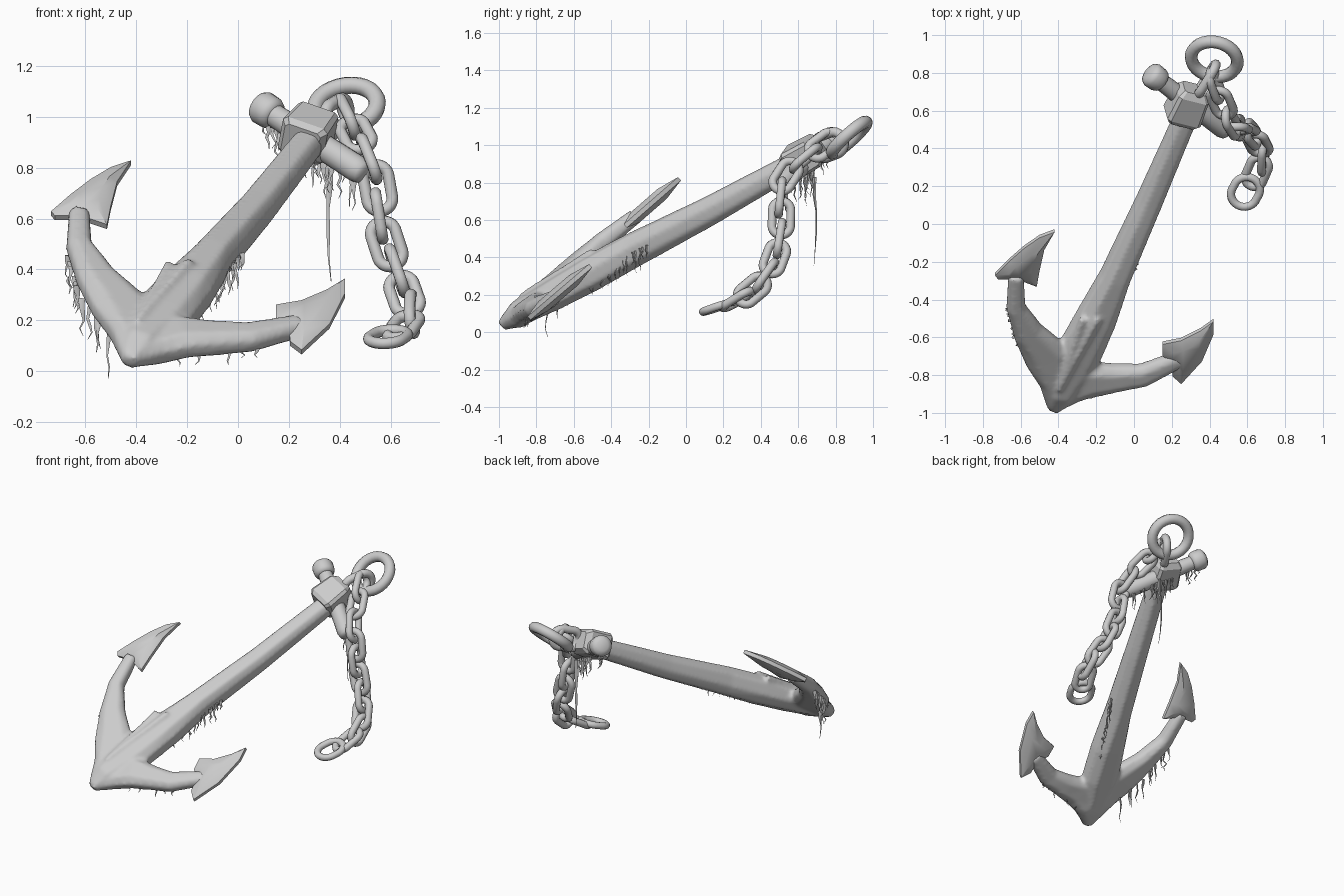
import bpy, bmesh, math, random
from mathutils import Vector as V

random.seed(4)
cube = bpy.data.objects.get("Cube")
if cube:
    bpy.data.objects.remove(cube, do_unlink=True)

iron = bpy.data.materials.new("weathered_grey")
iron.use_nodes = True
GREY = (0.6, 0.6, 0.6, 1)
iron.diffuse_color = GREY
iron.node_tree.nodes["Principled BSDF"].inputs["Base Color"].default_value = GREY

# Directions of the tilted anchor: along the shank, out of its plane, across it
ALONG = V((0.36, 0.81, 0.46)).normalized()
UP = V((0.155, -0.54, 0.83)).normalized()
ACROSS = ALONG.cross(UP).normalized()

CHAMFERED = [(1, .45), (.55, 1), (-.55, 1), (-1, .45), (-1, -.45), (-.55, -1), (.55, -1), (1, -.45)]


def circle(n):
    return [(math.cos(math.tau * i / n), math.sin(math.tau * i / n)) for i in range(n)]


def loft(bm, sections, normal, shape, closed=False):
    """Sweep a cross-section through (point, half width, half depth) stations."""
    pts = [V(s[0]) for s in sections]
    n, k, rings = len(pts), len(shape), []
    for i, (_, w, d) in enumerate(sections):
        if closed:
            t = pts[(i + 1) % n] - pts[i - 1]
        else:
            t = pts[min(i + 1, n - 1)] - pts[max(i - 1, 0)]
        side = t.cross(normal).normalized()
        up = side.cross(t).normalized()
        rings.append([bm.verts.new(pts[i] + side * a * w + up * b * d) for a, b in shape])
    for i in range(n if closed else n - 1):
        a, b = rings[i], rings[(i + 1) % n]
        for j in range(k):
            bm.faces.new((a[j], a[(j + 1) % k], b[(j + 1) % k], b[j]))
    if not closed:
        bm.faces.new(rings[0][::-1])
        bm.faces.new(rings[-1])


def finish(name, bm, angle=40):
    bmesh.ops.recalc_face_normals(bm, faces=bm.faces)
    mesh = bpy.data.meshes.new(name)
    bm.to_mesh(mesh)
    bm.free()
    mesh.materials.append(iron)
    ob = bpy.data.objects.new(name, mesh)
    bpy.context.collection.objects.link(ob)
    bpy.ops.object.select_all(action='DESELECT')
    ob.select_set(True)
    bpy.context.view_layer.objects.active = ob
    bpy.ops.object.shade_smooth_by_angle(angle=math.radians(angle))
    return ob


# Shank and both arms, fused into one casting
bm = bmesh.new()
shank = [((-.425, -.985, .035), .03, .03), ((-.39, -.90, .10), .07, .065), ((-.30, -.70, .21), .12, .08),
         ((-.20, -.50, .32), .105, .09), ((-.10, -.28, .44), .078, .088),
         ((.08, .12, .645), .068, .075), ((.28, .58, .90), .06, .06)]
left_arm = [((-.425, -.97, .05), .035, .035), ((-.42, -.84, .14), .08, .06), ((-.46, -.70, .25), .12, .06),
            ((-.56, -.575, .37), .08, .055), ((-.625, -.44, .49), .05, .048), ((-.625, -.27, .62), .04, .04)]
right_arm = [((-.425, -.97, .05), .035, .035), ((-.34, -.87, .10), .09, .06), ((-.22, -.82, .135), .105, .06),
             ((-.10, -.815, .13), .08, .055), ((.05, -.80, .135), .064, .048), ((.25, -.71, .18), .045, .04)]
for path in (shank, left_arm, right_arm):
    loft(bm, path, UP, CHAMFERED)
# Raised gusset ridges on the crown
for top in ((-.19, -.50, .43), (-.27, -.50, .42)):
    loft(bm, [((-.40, -.88, .19), .012, .02), (top, .018, .02)], UP, CHAMFERED)
body = finish("shank_and_arms", bm, 50)
remesh = body.modifiers.new("Fuse", 'REMESH')
remesh.mode = 'VOXEL'
remesh.voxel_size = 0.013
remesh.use_smooth_shade = True
soften = body.modifiers.new("Soften", 'SMOOTH')
soften.factor = 0.5
soften.iterations = 5

# Flukes: flat arrowheads, swelling to a ridge in the middle
FLUKES = {
    "right_fluke": ([(-.42, -.035), (-.50, -.065), (-.58, -.12), (-.66, -.19), (-.735, -.265), (-.72, -.285),
                     (-.62, -.285), (-.515, -.325), (-.50, -.24), (-.475, -.13)], (-.59, -.22), .82, .87),
    "left_fluke": ([(.42, -.51), (.42, -.58), (.36, -.72), (.25, -.84), (.205, -.80), (.20, -.73),
                    (.15, -.69), (.15, -.63), (.25, -.61), (.35, -.56)], (.27, -.69), .355, .85),
}
for name, (outline, mid, tip_z, slope) in FLUKES.items():
    bm = bmesh.new()
    normal = V((0, -slope, 1)).normalized()
    rings = []
    for scale, lift in ((.5, -.036), (1, -.012), (1, .012), (.5, .036)):
        ring = []
        for x, y in outline:
            px, py = mid[0] + (x - mid[0]) * scale, mid[1] + (y - mid[1]) * scale
            ring.append(bm.verts.new(V((px, py, tip_z + slope * (py - outline[0][1]))) + normal * lift))
        rings.append(ring)
    for a, b in zip(rings, rings[1:]):
        for j in range(len(a)):
            k = (j + 1) % len(a)
            bm.faces.new((a[j], a[k], b[k], b[j]))
    bm.faces.new(rings[0])
    bm.faces.new(rings[-1])
    finish(name, bm, 35)

# Head block at the top of the shank
bm = bmesh.new()
head = V((.285, .64, .945))
loft(bm, [(head + ALONG * t, w, d) for t, w, d in
          ((-.11, .075, .07), (-.085, .095, .085), (.06, .085, .08), (.095, .06, .055))],
     UP, [(1, .8), (.8, 1), (-.8, 1), (-1, .8), (-1, -.8), (-.8, -1), (.8, -1), (1, -.8)])
finish("head_block", bm, 30)

# Stock through the head, with a domed knob on one end
bm = bmesh.new()
knob, end = V((.075, .805, 1.05)), V((.50, .485, .775))
stations = ((0, .035), (.02, .058), (.05, .068), (.13, .066), (.16, .058), (.17, .046),
            (.55, .052), (.93, .054), (.98, .046), (1, .03))
loft(bm, [(knob.lerp(end, t), r, r) for t, r in stations], UP, circle(16))
finish("stock", bm, 45)


def link(name, center, axis, normal, half_length, half_width, tube):
    """One closed ring or oval chain link."""
    axis, center = V(axis).normalized(), V(center)
    side = V(normal).cross(axis).normalized()
    normal = axis.cross(side)
    extra, path = half_length - half_width, []
    for i in range(28):
        a = math.tau * (i + .5) / 28
        c, s = math.cos(a), math.sin(a)
        along = c * half_width + math.copysign(extra, c)
        path.append((center + axis * along + side * s * half_width, tube, tube))
    bm = bmesh.new()
    loft(bm, path, normal, circle(10), closed=True)
    finish(name, bm, 60)


# Mooring ring and shackle
link("mooring_ring", (.425, .872, 1.04), (1, 0, .2), (-.2, -.66, .72), .124, .124, .034)
link("shackle", (.385, .765, 1.0), (.5, .8, .3), (.8, -.5, -.1), .095, .06, .026)

# Hanging chain: alternate links turn a quarter about the path
chain = [V(p) for p in ((.43, .735, 1.0), (.465, .64, .93), (.515, .535, .835), (.55, .505, .72), (.555, .51, .61),
                        (.585, .50, .50), (.625, .475, .395), (.655, .425, .30), (.685, .355, .225), (.65, .275, .175))]
for i, p in enumerate(chain):
    t = (chain[min(i + 1, len(chain) - 1)] - chain[max(i - 1, 0)]).normalized()
    flat = t.cross(V((1, .35, .1))).normalized()
    n = flat if i % 2 else t.cross(flat)
    n = (n + t.cross(n) * .35).normalized()
    link(f"chain_link_{i + 1}", p, t, n, .092, .05, .023)
link("chain_end_link", (.59, .17, .135), (.45, .85, .3), (-.1, -.4, .9), .085, .07, .022)


# Hanging weed: wavy tapering strands
def strands(name, a, b, count, shortest, longest, width=.011):
    bm = bmesh.new()
    for i in range(count):
        p = V(a).lerp(V(b), (i + random.random()) / count)
        length = random.uniform(shortest, longest)
        path = []
        for j in range(6):
            f = j / 5
            wob = V((random.uniform(-.01, .01), random.uniform(-.01, .01), 0)) * min(1, 2 * f)
            w = width * (1.1 - f) * random.uniform(.6, 1.3)
            path.append((p + wob + V((0, 0, -length * f)), w, w * .6))
        loft(bm, path, V((.3, -1, 0)), circle(5))
    finish(name, bm, 60)


strands("weed_on_knob", (.10, .77, 1.0), (.18, .71, .94), 5, .06, .14)
strands("weed_on_head", (.25, .69, .88), (.36, .63, .82), 8, .07, .17)
strands("weed_on_stock", (.34, .63, .85), (.47, .52, .77), 6, .06, .16)
strands("long_weed", (.36, .69, .83), (.365, .69, .83), 1, .47, .48, .013)
strands("weed_on_shank", (-.15, -.53, .31), (.02, -.20, .47), 16, .05, .13)
strands("weed_on_left_side_arm", (-.67, -.45, .46), (-.63, -.62, .32), 6, .06, .13)
strands("long_weed_on_arm", (-.63, -.62, .30), (-.50, -.75, .19), 5, .13, .23)
strands("weed_on_low_arm", (-.25, -.87, .09), (.12, -.82, .11), 5, .04, .08)
